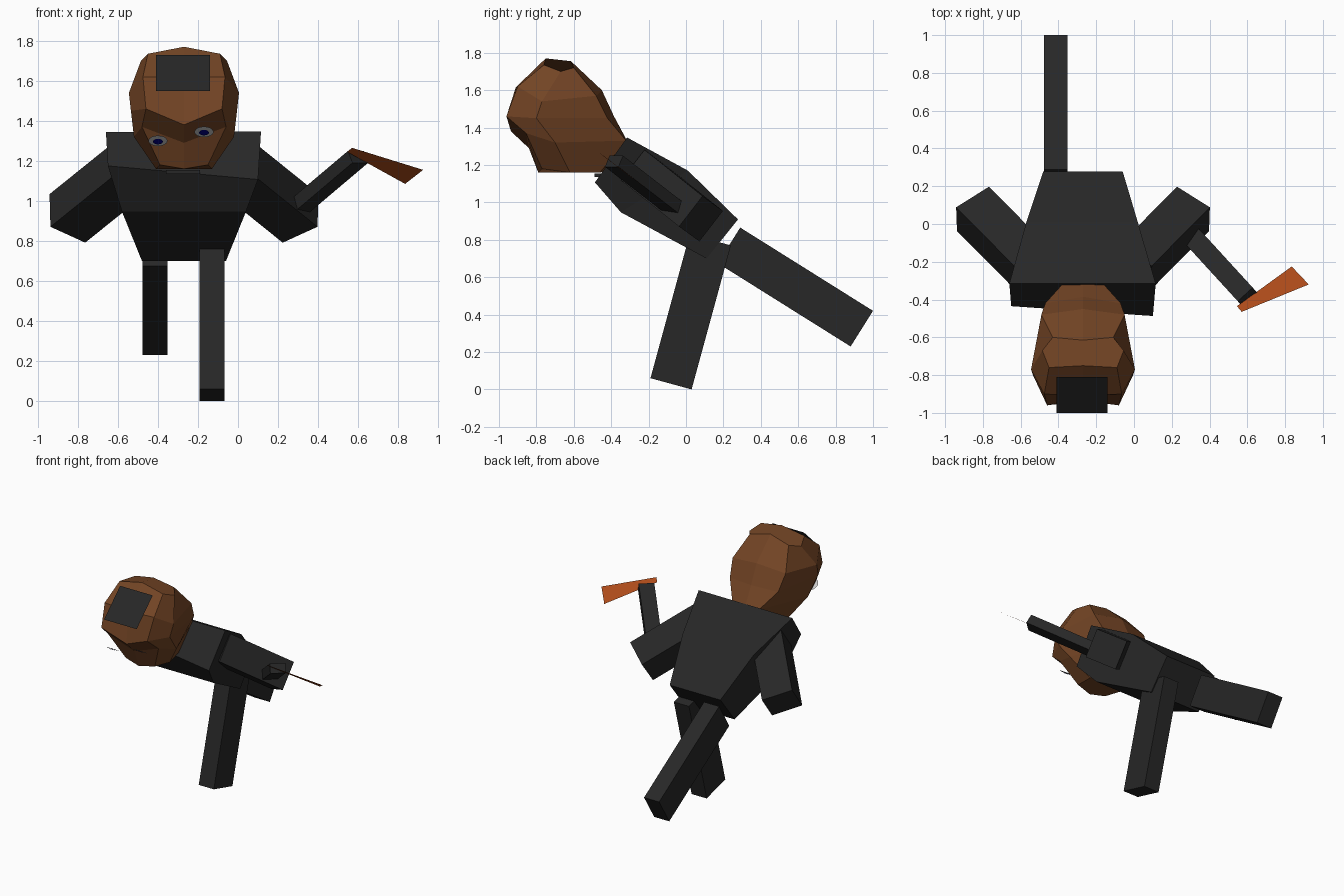
import bpy, bmesh, math
from mathutils import Vector

if "Cube" in bpy.data.objects:
    bpy.data.objects.remove(bpy.data.objects["Cube"])

CX = -0.27  # symmetry line of the body


def mat(name, r, g, b):
    m = bpy.data.materials.new(name)
    m.diffuse_color = (r, g, b, 1)
    m.use_nodes = True
    m.node_tree.nodes["Principled BSDF"].inputs["Base Color"].default_value = m.diffuse_color
    return m


BLACK = mat("cloth", 0.02, 0.02, 0.02)
BROWN = mat("skin", 0.17, 0.058, 0.018)
ORANGE = mat("blade_orange", 0.42, 0.07, 0.01)
WHITE = mat("eye_white", 0.8, 0.8, 0.8)
BLUE = mat("eye_blue", 0.0, 0.0, 0.25)


def mesh(name, verts, faces, material):
    bm = bmesh.new()
    vs = [bm.verts.new(v) for v in verts]
    for f in faces:
        bm.faces.new([vs[i] for i in f])
    if len(faces) > 1:
        bmesh.ops.recalc_face_normals(bm, faces=bm.faces)
    me = bpy.data.meshes.new(name)
    bm.to_mesh(me)
    bm.free()
    me.materials.append(material)
    ob = bpy.data.objects.new(name, me)
    bpy.context.collection.objects.link(ob)
    return ob


def loft(name, rings, material):
    n, verts, faces = len(rings[0]), [], []
    for r in rings:
        verts += r
    for k in range(len(rings) - 1):
        for i in range(n):
            j = (i + 1) % n
            faces.append((k * n + i, k * n + j, k * n + n + j, k * n + n + i))
    faces.append(tuple(range(n))[::-1])
    faces.append(tuple(range(len(verts) - n, len(verts))))
    return mesh(name, verts, faces, material)


def limb(name, a, b, w, h, side, material=BLACK):
    # square-ended bar from a to b; side sets the direction of the width
    a, b, s = Vector(a), Vector(b), Vector(side)
    d = (b - a).normalized()
    s = (s - d * s.dot(d)).normalized()
    u = s.cross(d)
    sect = [(-1, -1), (1, -1), (1, 1), (-1, 1)]
    rings = [[c + s * (w / 2 * p) + u * (h / 2 * q) for p, q in sect] for c in (a, b)]
    return loft(name, rings, material)


# torso: shoulders, chest, waist
loft("torso", [
    [(-0.66, -0.315, 1.345), (0.115, -0.315, 1.347), (0.10, -0.487, 1.107), (-0.65, -0.435, 1.175)],
    [(CX - 0.30, 0.01, 1.17), (CX + 0.29, 0.01, 1.17), (CX + 0.31, -0.348, 0.947), (CX - 0.31, -0.348, 0.947)],
    [(CX - 0.21, 0.278, 0.909), (CX + 0.21, 0.278, 0.909), (CX + 0.21, 0.11, 0.70), (CX - 0.21, 0.11, 0.70)],
], BLACK)

# collar and neck
limb("collar", (CX - 0.09, -0.46, 1.145), (CX + 0.08, -0.46, 1.145), 0.06, 0.02, (0, 1, 0))

# legs
limb("front_leg", (-0.13, 0.13, 0.80), (-0.13, -0.08, 0.03), 0.125, 0.228, (1, 0, 0))
limb("back_leg", (-0.415, 0.23, 0.77), (-0.415, 0.94, 0.325), 0.125, 0.225, (1, 0, 0))

# upper arms
for name, m in (("right_arm", 1), ("left_arm", -1)):
    limb(name, (CX + m * 0.275, -0.23, 1.16), (CX + m * 0.5825, 0.08, 0.9125),
         0.22, 0.206, (m * 0.175, -0.11, 0.08))

# forearm and flat blade
limb("forearm", (0.277, -0.032, 0.947), (0.60, -0.385, 1.22), 0.107, 0.068, (0.737, 0.676, 0))
mesh("blade", [(0.545, -0.435, 1.245), (0.57, -0.465, 1.265),
               (0.925, -0.32, 1.155), (0.835, -0.225, 1.085)], [(0, 1, 2, 3)], ORANGE)

# head: half rings (front to back) from jaw to crown, mirrored
half = [
    [(0, -0.79, 1.16), (0.12, -0.77, 1.18), (0.14, -0.62, 1.16), (0.10, -0.46, 1.16), (0, -0.42, 1.165)],
    [(0, -0.84, 1.29), (0.21, -0.855, 1.37), (0.25, -0.70, 1.32), (0.11, -0.32, 1.33), (0, -0.31, 1.32)],
    [(0, -0.936, 1.38), (0.19, -0.96, 1.46), (0.265, -0.80, 1.45), (0.20, -0.42, 1.45), (0, -0.385, 1.46)],
    [(0, -0.91, 1.615), (0.205, -0.90, 1.62), (0.275, -0.77, 1.54), (0.22, -0.48, 1.57), (0, -0.45, 1.60)],
    [(0, -0.75, 1.77), (0.18, -0.76, 1.735), (0.215, -0.67, 1.70), (0.16, -0.60, 1.72), (0, -0.615, 1.755)],
]
loft("head", [[(CX + x, y, z) for x, y, z in h] +
              [(CX - x, y, z) for x, y, z in h[-2:0:-1]] for h in half], BROWN)

# forehead plate
mesh("forehead_plate", [(CX - 0.14, -0.81, 1.73), (CX - 0.14, -1.0, 1.55),
                        (CX + 0.13, -1.0, 1.55), (CX + 0.13, -0.81, 1.73)], [(0, 1, 2, 3)], BLACK)


# eyes: flat discs tilted downward under the brow
def disc(name, x, y, z, r, material):
    pts = []
    for i in range(16):
        t = math.tau * i / 16
        pts.append((x + r * math.cos(t), y - 0.87 * r * math.sin(t), z + 0.55 * r * math.sin(t)))
    mesh(name, pts, [tuple(range(16))], material)


for name, x, z in (("right_eye", -0.17, 1.345), ("left_eye", -0.40, 1.30)):
    disc(name, x, -0.915, z, 0.048, WHITE)
    disc(name + "_iris", x, -0.918, z - 0.004, 0.025, BLUE)
